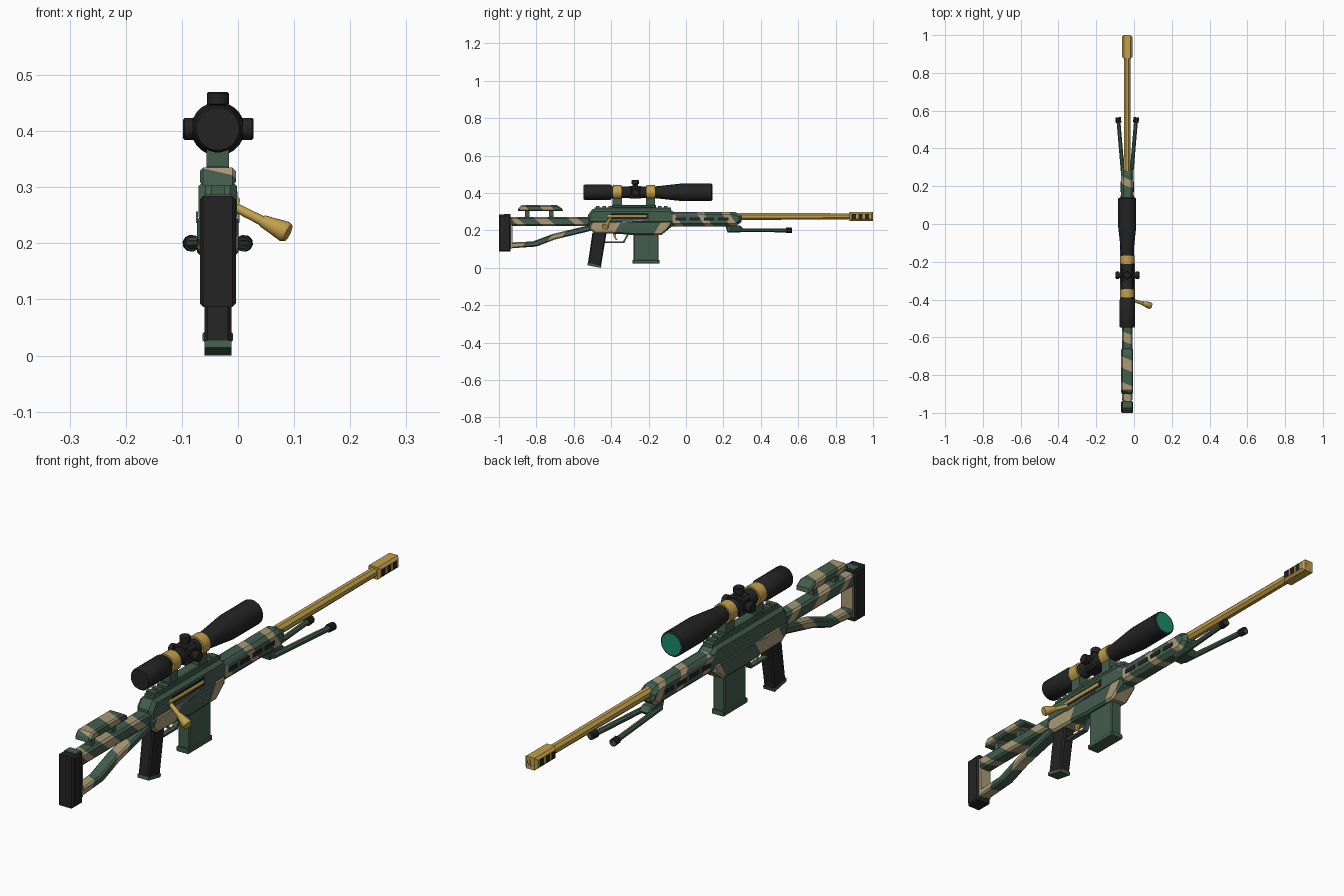
import bpy, bmesh, math
from mathutils import Vector

if "Cube" in bpy.data.objects:
    bpy.data.objects.remove(bpy.data.objects["Cube"], do_unlink=True)

CX = -0.036  # centre plane of the rifle


def material(name, rgb):
    m = bpy.data.materials.new(name)
    m.use_nodes = True
    m.diffuse_color = (*rgb, 1)
    m.node_tree.nodes["Principled BSDF"].inputs["Base Color"].default_value = (*rgb, 1)
    return m


GREEN = material("olive green", (0.055, 0.11, 0.075))
TAN = material("camo tan", (0.40, 0.32, 0.18))
GOLD = material("gold", (0.54, 0.35, 0.07))
BLACK = material("black", (0.017, 0.017, 0.017))
LENS = material("lens teal", (0.01, 0.27, 0.15))
STEEL = material("blue grey steel", (0.22, 0.24, 0.32))


def finish(name, bm, mats, smooth=False):
    bmesh.ops.recalc_face_normals(bm, faces=bm.faces)
    me = bpy.data.meshes.new(name)
    bm.to_mesh(me)
    bm.free()
    for m in mats:
        me.materials.append(m)
    ob = bpy.data.objects.new(name, me)
    bpy.context.collection.objects.link(ob)
    if smooth:
        bpy.ops.object.select_all(action='DESELECT')
        ob.select_set(True)
        bpy.context.view_layer.objects.active = ob
        bpy.ops.object.shade_smooth_by_angle(angle=math.radians(35))
    return ob


def prism(name, outline, half, mat=GREEN, chamfer=0.0, x=CX, bands=(), slant=0.5):
    """Side outline (y, z) extruded across x; bands are slanted tan camo stripes."""
    bm = bmesh.new()
    face = bm.faces.new([bm.verts.new((x - half, y, z)) for y, z in outline])
    new = bmesh.ops.extrude_face_region(bm, geom=[face])["geom"]
    bmesh.ops.translate(bm, vec=(2 * half, 0, 0), verts=[v for v in new if isinstance(v, bmesh.types.BMVert)])
    if chamfer:
        rim = [e for e in bm.edges if abs(e.verts[0].co.x - e.verts[1].co.x) < 1e-5]
        bmesh.ops.bevel(bm, geom=rim, offset=chamfer, segments=1, affect='EDGES')
    normal = Vector((0.4, 1, slant))
    mid = sum(z for _, z in outline) / len(outline)
    for y in [y for band in bands for y in band]:
        bmesh.ops.bisect_plane(bm, geom=bm.verts[:] + bm.edges[:] + bm.faces[:],
                               plane_co=(x, y, mid), plane_no=normal)
    for f in bm.faces:
        s = normal.dot(f.calc_center_median() - Vector((x, 0, mid)))
        f.material_index = int(any(a < s < b for a, b in bands))
    return finish(name, bm, [mat, TAN])


def box(name, y0, y1, z0, z1, half, mat=GREEN, chamfer=0.0, x=CX, **kw):
    return prism(name, [(y0, z0), (y1, z0), (y1, z1), (y0, z1)], half, mat, chamfer, x, **kw)


def lathe(name, start, direction, profile, mat, sides=20, smooth=True):
    """Rings of (distance, radius) along a direction, capped at both ends."""
    bm = bmesh.new()
    d = Vector(direction).normalized()
    u = d.orthogonal().normalized()
    w = d.cross(u)
    rings = []
    for t, r in profile:
        c = Vector(start) + d * t
        angles = [2 * math.pi * (i + 0.5) / sides for i in range(sides)]
        rings.append([bm.verts.new(c + (u * math.cos(a) + w * math.sin(a)) * r) for a in angles])
    for a, b in zip(rings, rings[1:]):
        for i in range(sides):
            j = (i + 1) % sides
            bm.faces.new((a[i], a[j], b[j], b[i]))
    bm.faces.new(rings[0])
    bm.faces.new(rings[-1])
    return finish(name, bm, [mat], smooth)


def rod(name, p0, p1, r0, r1, mat, sides=12):
    v = Vector(p1) - Vector(p0)
    return lathe(name, p0, v, [(0, r0), (v.length, r1)], mat, sides)


# Skeleton stock
box("butt_pad", -1.0, -0.938, 0.087, 0.284, 0.032, BLACK, 0.006)
box("butt_top_plate", -0.972, -0.938, 0.28, 0.287, 0.025)
box("stock_post", -0.94, -0.928, 0.105, 0.27, 0.024, TAN)
box("stock_upper_beam", -0.938, -0.49, 0.224, 0.272, 0.028, GREEN, 0.008,
    bands=[(-0.91, -0.87), (-0.78, -0.71), (-0.60, -0.55)], slant=1.2)
prism("stock_lower_strut", [(-0.938, 0.104), (-0.80, 0.114), (-0.70, 0.152), (-0.50, 0.2),
                            (-0.50, 0.232), (-0.71, 0.182), (-0.82, 0.141), (-0.938, 0.136)],
      0.024, GREEN, 0.006, bands=[(-0.89, -0.83), (-0.72, -0.66)], slant=-0.8)
prism("cheek_rest", [(-0.9, 0.303), (-0.658, 0.303), (-0.663, 0.318), (-0.69, 0.335), (-0.88, 0.335), (-0.896, 0.318)],
      0.032, GREEN, 0.006, bands=[(-0.88, -0.835), (-0.76, -0.70)], slant=0.8)
for i, y in enumerate((-0.85, -0.72)):
    box(f"cheek_post_{i + 1}", y - 0.012, y + 0.012, 0.265, 0.306, 0.012)

# Receiver and chassis
prism("receiver", [(-0.525, 0.235), (-0.525, 0.282), (-0.50, 0.314), (-0.09, 0.314), (-0.06, 0.296), (-0.06, 0.235)],
      0.034, GREEN, 0.012)
prism("lower_chassis", [(-0.525, 0.242), (-0.515, 0.205), (-0.485, 0.184), (-0.36, 0.182), (-0.29, 0.176),
                        (-0.13, 0.176), (-0.075, 0.222), (-0.075, 0.25), (-0.50, 0.25)],
      0.037, GREEN, 0.008, bands=[(-0.50, -0.355), (-0.14, -0.09)], slant=-0.6)
box("ejection_port", -0.40, -0.20, 0.262, 0.292, 0.002, BLACK, x=CX + 0.0335)
rod("bolt_body", (-0.005, -0.42, 0.276), (-0.005, -0.21, 0.276), 0.009, 0.009, GOLD)
for side in (-1, 1):
    prism(f"receiver_trim_{side}", [(-0.40, 0.236), (-0.23, 0.252), (-0.23, 0.257), (-0.40, 0.241)],
          0.002, STEEL, x=CX + side * 0.037)

# Scope rail with teeth
box("scope_rail", -0.49, -0.08, 0.31, 0.324, 0.02)
for i in range(12):
    y = -0.48 + i * 0.033
    box(f"rail_tooth_{i + 1}", y, y + 0.018, 0.322, 0.332, 0.02)

# Handguard with black vent slots
prism("handguard", [(-0.10, 0.222), (0.265, 0.222), (0.298, 0.246), (0.298, 0.28), (0.262, 0.298), (-0.10, 0.298)],
      0.033, GREEN, 0.014, bands=[(-0.07, -0.03), (0.09, 0.13), (0.225, 0.265)], slant=0.7)
for side in (-1, 1):
    for i in range(4):
        y = -0.055 + i * 0.075
        box(f"vent_slot_{side}_{i + 1}", y, y + 0.056, 0.252, 0.269, 0.002, BLACK, x=CX + side * 0.0328)
    box(f"handguard_trim_{side}", -0.10, 0.09, 0.283, 0.288, 0.003, STEEL, x=CX + side * 0.031)

# Barrel and muzzle brake
lathe("barrel", (CX, 0.28, 0.275), (0, 1, 0), [(0, 0.020), (0.605, 0.018)], GOLD, 8, False)
box("muzzle_brake", 0.875, 1.0, 0.251, 0.298, 0.027, GOLD, 0.009)
rod("muzzle_bore", (CX, 0.99, 0.275), (CX, 1.0, 0.275), 0.015, 0.015, BLACK)
for side in (-1, 1):
    for i in range(3):
        y = 0.888 + i * 0.034
        box(f"brake_slot_{side}_{i + 1}", y, y + 0.022, 0.262, 0.287, 0.002, BLACK, x=CX + side * 0.0265)

# Bolt handle
rod("bolt_handle", (-0.012, -0.402, 0.268), (0.055, -0.423, 0.234), 0.008, 0.009, GOLD)
lathe("bolt_knob", (0.044, -0.419, 0.24), (0.046, -0.014, -0.022),
      [(0, 0.011), (0.012, 0.013), (0.045, 0.019), (0.052, 0.016)], GOLD, 16)

# Magazine, grip and trigger
box("magazine", -0.28, -0.147, 0.035, 0.19, 0.024, GREEN, 0.004)
box("magazine_base", -0.287, -0.142, 0.024, 0.042, 0.027, GREEN, 0.003)
prism("grip", [(-0.525, 0.02), (-0.455, 0.008), (-0.425, 0.188), (-0.50, 0.19)], 0.024, BLACK, 0.006)
prism("grip_cap", [(-0.528, 0.014), (-0.455, 0.0), (-0.452, 0.012), (-0.526, 0.027)], 0.024, GREEN)
prism("trigger_guard", [(-0.44, 0.134), (-0.33, 0.134), (-0.305, 0.18), (-0.315, 0.18), (-0.336, 0.142), (-0.44, 0.142)],
      0.01, GREEN)
prism("trigger", [(-0.39, 0.185), (-0.372, 0.185), (-0.376, 0.165), (-0.366, 0.148), (-0.376, 0.15), (-0.388, 0.166)],
      0.006, GOLD)

# Scope
SZ = 0.404
lathe("scope_body", (CX, -0.547, SZ), (0, 1, 0),
      [(0, 0.038), (0.006, 0.042), (0.14, 0.042), (0.157, 0.031), (0.375, 0.031), (0.44, 0.038),
       (0.53, 0.048), (0.683, 0.048), (0.686, 0.042)], BLACK, 24)
rod("front_lens", (CX, 0.134, SZ), (CX, 0.141, SZ), 0.041, 0.041, LENS, 24)
for i, y in enumerate((-0.39, -0.212)):
    rod(f"scope_ring_{i + 1}", (CX, y, SZ), (CX, y + 0.045, SZ), 0.038, 0.038, GOLD, 20)
    box(f"ring_mount_{i + 1}", y - 0.002, y + 0.047, 0.322, 0.375, 0.02)
box("mount_base", -0.395, -0.16, 0.322, 0.337, 0.021, GREEN, 0.003)
box("turret_block", -0.302, -0.24, SZ - 0.034, SZ + 0.034, 0.034, BLACK, 0.01)
for name, d, reach in (("top", (0, 0, 1), 0.066), ("left", (1, 0, 0), 0.064), ("right", (-1, 0, 0), 0.062)):
    lathe(f"{name}_turret", (CX, -0.271, SZ), d,
          [(0.02, 0.014), (0.043, 0.014), (0.044, 0.02), (reach - 0.003, 0.02), (reach, 0.017)], BLACK, 16)

# Folded bipod
prism("bipod_mount", [(0.21, 0.226), (0.222, 0.19), (0.29, 0.19), (0.31, 0.208), (0.29, 0.226)], 0.022, GREEN, 0.005)
for side in (-1, 1):
    hip = Vector((CX + side * 0.02, 0.235, 0.202))
    foot = Vector((CX + side * 0.048, 0.565, 0.2))
    rod(f"bipod_leg_{side}", hip, foot, 0.011, 0.011, GREEN, 8)
    rod(f"bipod_foot_{side}", hip.lerp(foot, 0.91), foot, 0.015, 0.015, BLACK, 10)
